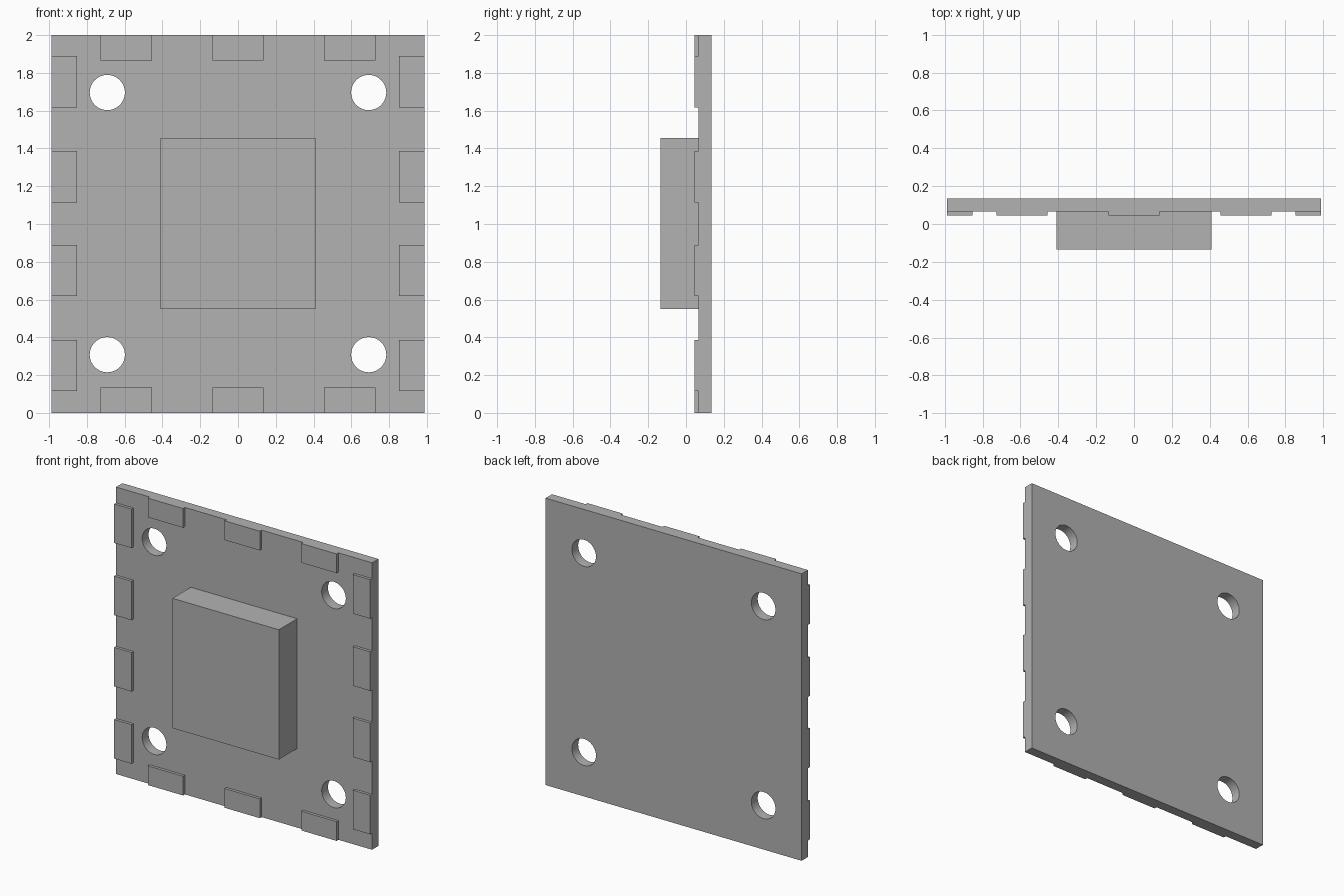
import bpy, math

if "Cube" in bpy.data.objects:
    bpy.data.objects.remove(bpy.data.objects["Cube"])

BACK, FACE, PAD_FRONT, CHIP_FRONT = 0.136, 0.066, 0.046, -0.136
HALF_W, HEIGHT = 0.987, 2.0

grey = bpy.data.materials.new("plain grey")
grey.diffuse_color = (0.448, 0.448, 0.448, 1)
grey.use_nodes = True
grey.node_tree.nodes["Principled BSDF"].inputs["Base Color"].default_value = grey.diffuse_color


def box(name, x0, x1, y0, y1, z0, z1):
    bpy.ops.mesh.primitive_cube_add(
        size=1, location=((x0 + x1) / 2, (y0 + y1) / 2, (z0 + z1) / 2))
    ob = bpy.context.object
    ob.name = name
    ob.scale = (x1 - x0, y1 - y0, z1 - z0)
    bpy.ops.object.transform_apply(location=False, rotation=False, scale=True)
    ob.data.materials.append(grey)
    return ob


# Square board
board = box("board", -HALF_W, HALF_W, FACE, BACK, 0, HEIGHT)

# Four round mounting holes
for x in (-0.692, 0.692):
    for z in (0.308, 1.696):
        bpy.ops.mesh.primitive_cylinder_add(
            vertices=64, radius=0.093, depth=0.5,
            location=(x, 0.1, z), rotation=(math.pi / 2, 0, 0))
        cutter = bpy.context.object
        cutter.data.materials.append(grey)
        mod = board.modifiers.new("hole", 'BOOLEAN')
        mod.operation = 'DIFFERENCE'
        mod.solver = 'EXACT'
        mod.object = cutter
        bpy.context.view_layer.objects.active = board
        bpy.ops.object.modifier_apply(modifier=mod.name)
        bpy.data.objects.remove(cutter)

bpy.ops.object.select_all(action='DESELECT')
board.select_set(True)
bpy.context.view_layer.objects.active = board
bpy.ops.object.shade_smooth_by_angle(angle=math.radians(30))

# Raised central chip
box("chip", -0.41, 0.41, CHIP_FRONT, FACE, 0.551, 1.456)

# Contact pads along the top and bottom edges
PAD_LEN, PAD_DEPTH = 0.272, 0.134
for x in (-0.592, 0, 0.592):
    x0, x1 = x - PAD_LEN / 2, x + PAD_LEN / 2
    box("bottom_pad", x0, x1, PAD_FRONT, FACE, 0, PAD_DEPTH)
    box("top_pad", x0, x1, PAD_FRONT, FACE, HEIGHT - PAD_DEPTH, HEIGHT)

# Contact pads along the left and right edges
for z in (0.251, 0.754, 1.251, 1.754):
    z0, z1 = z - PAD_LEN / 2, z + PAD_LEN / 2
    box("left_pad", -HALF_W, -HALF_W + PAD_DEPTH, PAD_FRONT, FACE, z0, z1)
    box("right_pad", HALF_W - PAD_DEPTH, HALF_W, PAD_FRONT, FACE, z0, z1)
